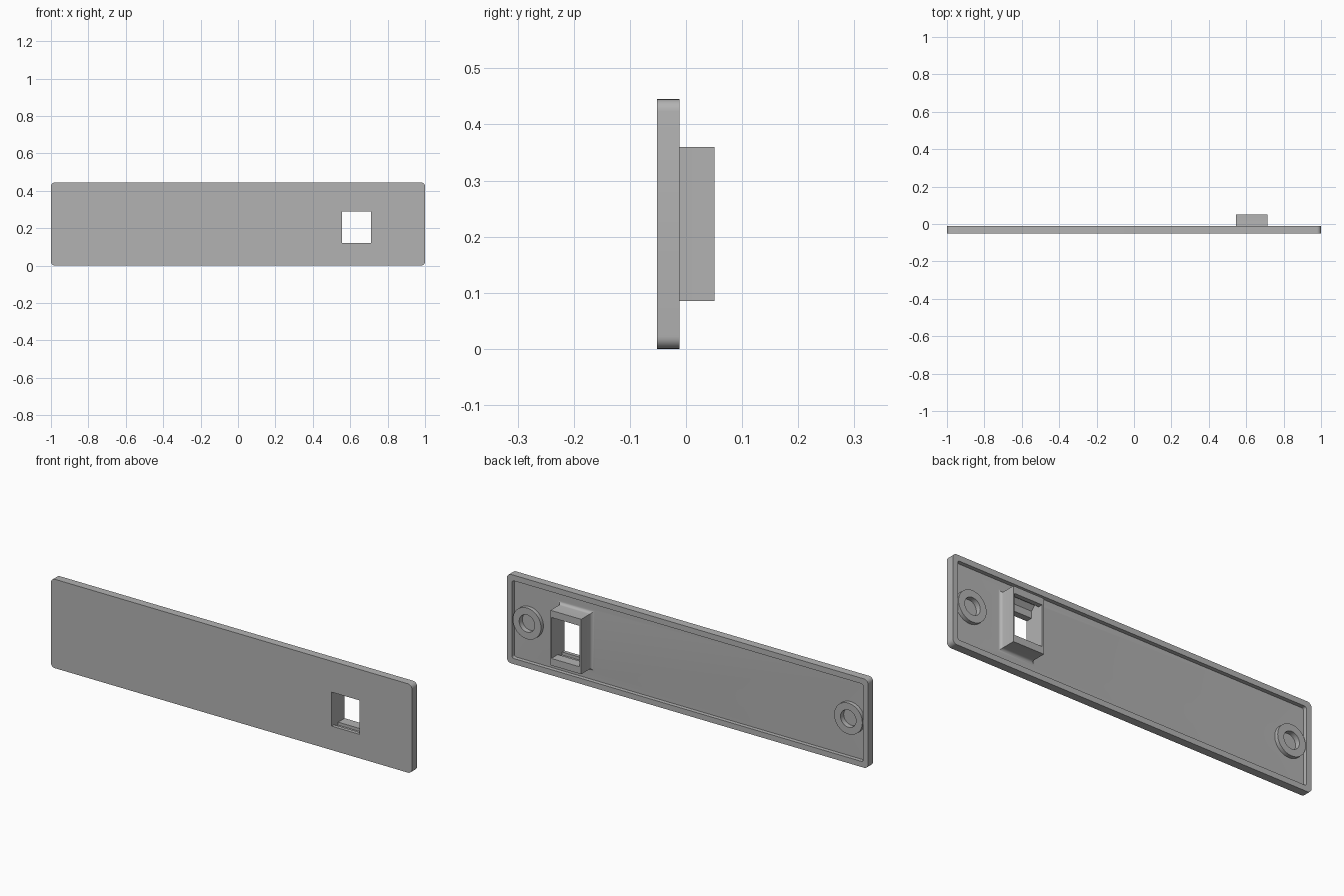
import bpy, bmesh, math

if "Cube" in bpy.data.objects:
    bpy.data.objects.remove(bpy.data.objects["Cube"], do_unlink=True)

grey = bpy.data.materials.new("plain grey")
grey.use_nodes = True
grey.diffuse_color = (0.45, 0.45, 0.45, 1)
grey.node_tree.nodes["Principled BSDF"].inputs["Base Color"].default_value = (0.45, 0.45, 0.45, 1)

MID = 0.2225                               # mid height of the plate
FRONT, BACK, FLOOR = -0.052, -0.012, -0.032  # plate depths along y
PORT_X = (0.545, 0.715)
PORT_Z = (0.085, 0.36)


def loft(name, loops):
    """Solid through matching closed loops of 3D points."""
    bm = bmesh.new()
    rings = [[bm.verts.new(p) for p in loop] for loop in loops]
    n = len(rings[0])
    for a, b in zip(rings, rings[1:]):
        for i in range(n):
            j = (i + 1) % n
            bm.faces.new((a[i], a[j], b[j], b[i]))
    bm.faces.new(rings[0])
    bm.faces.new(rings[-1])
    bmesh.ops.recalc_face_normals(bm, faces=bm.faces)
    mesh = bpy.data.meshes.new(name)
    bm.to_mesh(mesh)
    bm.free()
    mesh.materials.append(grey)
    obj = bpy.data.objects.new(name, mesh)
    bpy.context.collection.objects.link(obj)
    return obj


def rounded_rect(x0, x1, z0, z1, r, y, steps=6):
    pts = []
    corners = [(x1 - r, z1 - r), (x0 + r, z1 - r), (x0 + r, z0 + r), (x1 - r, z0 + r)]
    for k, (cx, cz) in enumerate(corners):
        for s in range(steps + 1):
            a = math.pi / 2 * (k + s / steps)
            pts.append((cx + r * math.cos(a), y, cz + r * math.sin(a)))
    return pts


def circle(cx, r, y, n=48):
    return [(cx + r * math.cos(2 * math.pi * i / n), y, MID + r * math.sin(2 * math.pi * i / n))
            for i in range(n)]


def apply_boolean(obj, other, operation):
    mod = obj.modifiers.new(operation.title(), "BOOLEAN")
    mod.operation, mod.solver, mod.object = operation, "EXACT", other
    bpy.context.view_layer.objects.active = obj
    bpy.ops.object.modifier_apply(modifier=mod.name)
    bpy.data.objects.remove(other, do_unlink=True)


# Plate with a shallow recess in its back
plate = loft("wall_plate", [rounded_rect(-1, 1, 0, 2 * MID, 0.022, y) for y in (FRONT, BACK)])
rim = 0.028
recess = loft("recess_cutter", [rounded_rect(-1 + rim, 1 - rim, rim, 2 * MID - rim, 0.01, y)
                                for y in (FLOOR, 0.1)])
apply_boolean(plate, recess, "DIFFERENCE")

# Jack housing with a filleted foot
fillet = 0.016
loops = []
for y, grow in [(FLOOR - 0.005, fillet)] + [
        (FLOOR + fillet * (1 - math.cos(a)), fillet * (1 - math.sin(a)))
        for a in (math.pi / 2 * i / 6 for i in range(7))] + [(0.051, 0)]:
    (x0, x1), (z0, z1) = PORT_X, PORT_Z
    x0, x1, z0, z1 = x0 - grow, x1 + grow, z0 - grow, z1 + grow
    loops.append([(x0, y, z0), (x1, y, z0), (x1, y, z1), (x0, y, z1)])
housing = loft("jack_housing", loops)
apply_boolean(plate, housing, "UNION")

# Stepped jack opening: side profile (y, z) run across the width
profile = [(-0.1, 0.12), (-0.034, 0.12), (-0.034, 0.105), (0.0, 0.105), (0.0, 0.12),
           (0.1, 0.12), (0.1, 0.325), (0.028, 0.325), (0.028, 0.345), (0.0, 0.345),
           (-0.02, 0.325), (-0.02, 0.29), (-0.1, 0.29)]
opening = loft("opening_cutter", [[(x, y, z) for y, z in profile] for x in (0.555, 0.71)])
apply_boolean(plate, opening, "DIFFERENCE")

# Round screw bosses with blind holes
for side in (-1, 1):
    cx = side * 0.89
    apply_boolean(plate, loft("boss", [circle(cx, 0.078, y) for y in (FLOOR - 0.005, BACK - 0.0005)]), "UNION")
    apply_boolean(plate, loft("hole_cutter", [circle(cx, 0.043, y) for y in (FLOOR - 0.006, 0.1)]), "DIFFERENCE")

# Smooth curved edges, keep corners crisp
bpy.ops.object.select_all(action="DESELECT")
plate.select_set(True)
bpy.context.view_layer.objects.active = plate
bpy.ops.object.shade_smooth_by_angle(angle=math.radians(30))
